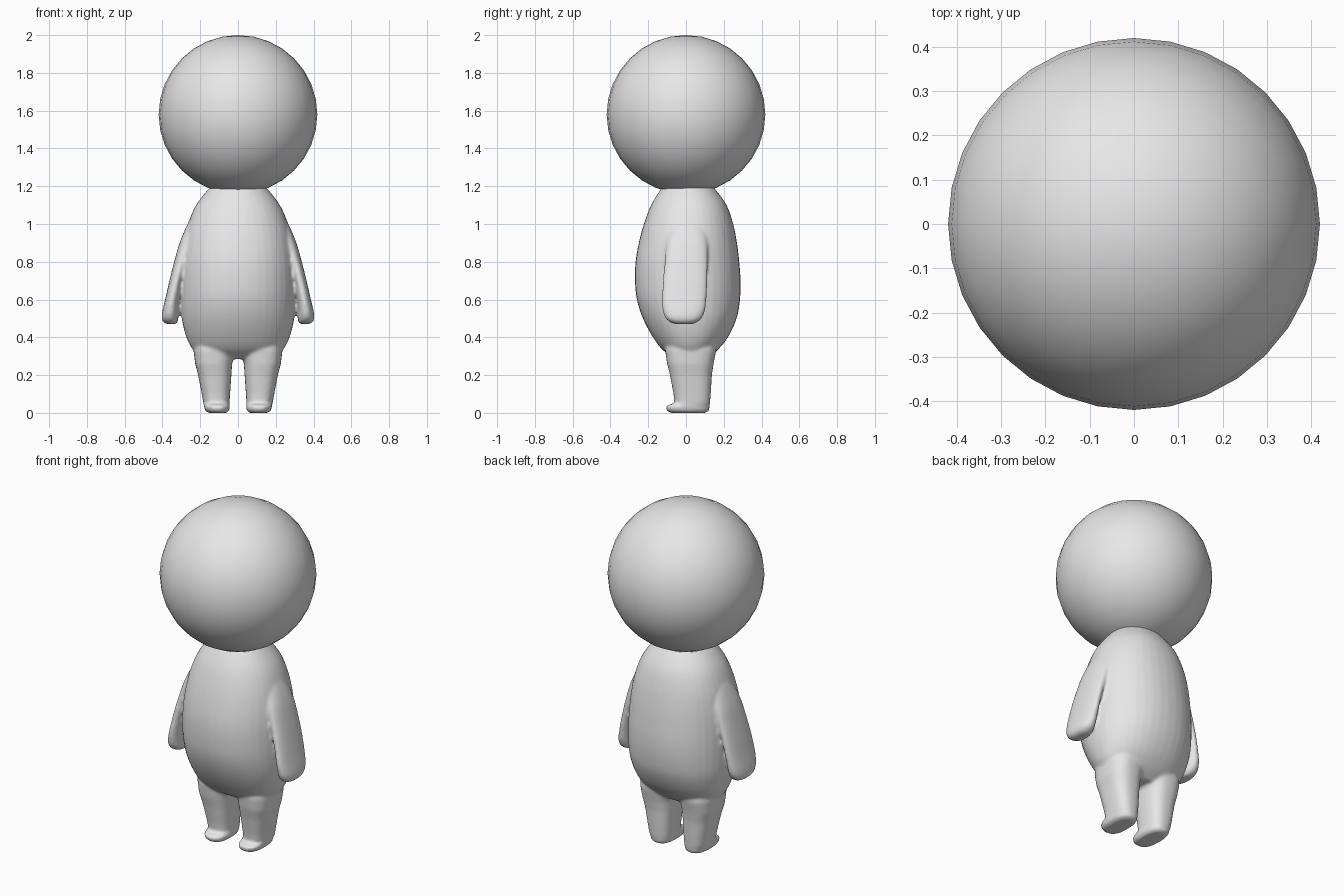
import bpy, bmesh, math

if "Cube" in bpy.data.objects:
    bpy.data.objects.remove(bpy.data.objects["Cube"])

grey = bpy.data.materials.new("light grey")
grey.diffuse_color = (0.8, 0.8, 0.8, 1)
grey.use_nodes = True
grey.node_tree.nodes["Principled BSDF"].inputs["Base Color"].default_value = grey.diffuse_color


def spline(rows, steps):
    """Catmull-Rom resampling of cross-section rows."""
    out = []
    for i in range(len(rows) - 1):
        a, b, c, d = (rows[max(0, min(len(rows) - 1, i + k))] for k in (-1, 0, 1, 2))
        for s in range(steps):
            t = s / steps
            out.append([0.5 * (2 * q + (r - p) * t + (2 * p - 5 * q + 4 * r - w) * t * t
                               + (3 * q - p - 3 * r + w) * t ** 3)
                        for p, q, r, w in zip(a, b, c, d)])
    return out + [list(rows[-1])]


def loft(bm, rows, power=2.0, side=1, steps=4, seg=40):
    """Closed skin through rows of (z, x0, x1, y0, y1)."""
    rings = []
    for z, x0, x1, y0, y1 in spline(rows, steps):
        ring = []
        for k in range(seg):
            a = 2 * math.pi * k / seg
            c, s = math.cos(a), math.sin(a)
            u = math.copysign(abs(c) ** (2 / power), c)
            v = math.copysign(abs(s) ** (2 / power), s)
            ring.append(bm.verts.new((side * ((x0 + x1) / 2 + u * (x1 - x0) / 2),
                                      (y0 + y1) / 2 + v * (y1 - y0) / 2, z)))
        rings.append(ring)
    faces = [bm.faces.new(rings[0]), bm.faces.new(rings[-1])]
    for lo, hi in zip(rings, rings[1:]):
        for k in range(seg):
            n = (k + 1) % seg
            faces.append(bm.faces.new((lo[k], lo[n], hi[n], hi[k])))
    bmesh.ops.recalc_face_normals(bm, faces=faces)


# Torso: (z, half width, front y, back y)
torso = [(0.285, 0.17, -0.05, 0.11), (0.33, 0.235, -0.12, 0.165), (0.40, 0.273, -0.175, 0.222),
         (0.50, 0.298, -0.228, 0.268), (0.60, 0.305, -0.26, 0.286), (0.70, 0.305, -0.27, 0.289),
         (0.80, 0.30, -0.267, 0.282), (0.90, 0.288, -0.25, 0.27), (1.00, 0.265, -0.223, 0.25),
         (1.10, 0.222, -0.185, 0.215), (1.19, 0.152, -0.13, 0.15), (1.24, 0.10, -0.09, 0.10)]

# Legs with a flat protruding toe at the bottom
leg = [(0.0, 0.06, 0.155, -0.08, 0.10), (0.008, 0.05, 0.17, -0.097, 0.118),
       (0.022, 0.044, 0.178, -0.106, 0.124), (0.036, 0.044, 0.18, -0.106, 0.125),
       (0.042, 0.045, 0.181, -0.095, 0.126), (0.05, 0.045, 0.183, -0.06, 0.127),
       (0.10, 0.042, 0.192, -0.066, 0.131), (0.20, 0.035, 0.211, -0.085, 0.137),
       (0.26, 0.031, 0.227, -0.10, 0.146), (0.33, 0.02, 0.235, -0.11, 0.16),
       (0.42, 0.02, 0.23, -0.10, 0.15)]

# Arms, hanging and flaring outward, flush with the shoulder
arm = [(0.470, 0.332, 0.372, -0.05, 0.03), (0.478, 0.322, 0.392, -0.08, 0.055),
       (0.50, 0.317, 0.404, -0.107, 0.082), (0.54, 0.317, 0.400, -0.123, 0.10),
       (0.60, 0.312, 0.386, -0.128, 0.108), (0.70, 0.293, 0.363, -0.122, 0.113),
       (0.80, 0.262, 0.338, -0.113, 0.115), (0.90, 0.22, 0.309, -0.102, 0.114),
       (1.00, 0.15, 0.267, -0.08, 0.10), (1.08, 0.10, 0.222, -0.06, 0.08)]

bm = bmesh.new()
loft(bm, [(z, -w, w, f, b) for z, w, f, b in torso], 2.15)
for side in (-1, 1):
    loft(bm, leg, 2.6, side, steps=1)
    loft(bm, arm, 2.3, side)
mesh = bpy.data.meshes.new("body")
bm.to_mesh(mesh)
bm.free()
body = bpy.data.objects.new("body", mesh)
bpy.context.collection.objects.link(body)
mesh.materials.append(grey)

# Fuse the limbs into one soft skin
remesh = body.modifiers.new("fuse", 'REMESH')
remesh.mode = 'VOXEL'
remesh.voxel_size = 0.009
remesh.use_smooth_shade = True
soften = body.modifiers.new("soften", 'SMOOTH')
soften.factor = 0.5
soften.iterations = 5

# Head
bpy.ops.mesh.primitive_uv_sphere_add(segments=32, ring_count=16, radius=0.42, location=(0, 0, 1.58))
head = bpy.context.object
head.name = "head"
head.data.materials.append(grey)
bpy.ops.object.shade_smooth()
